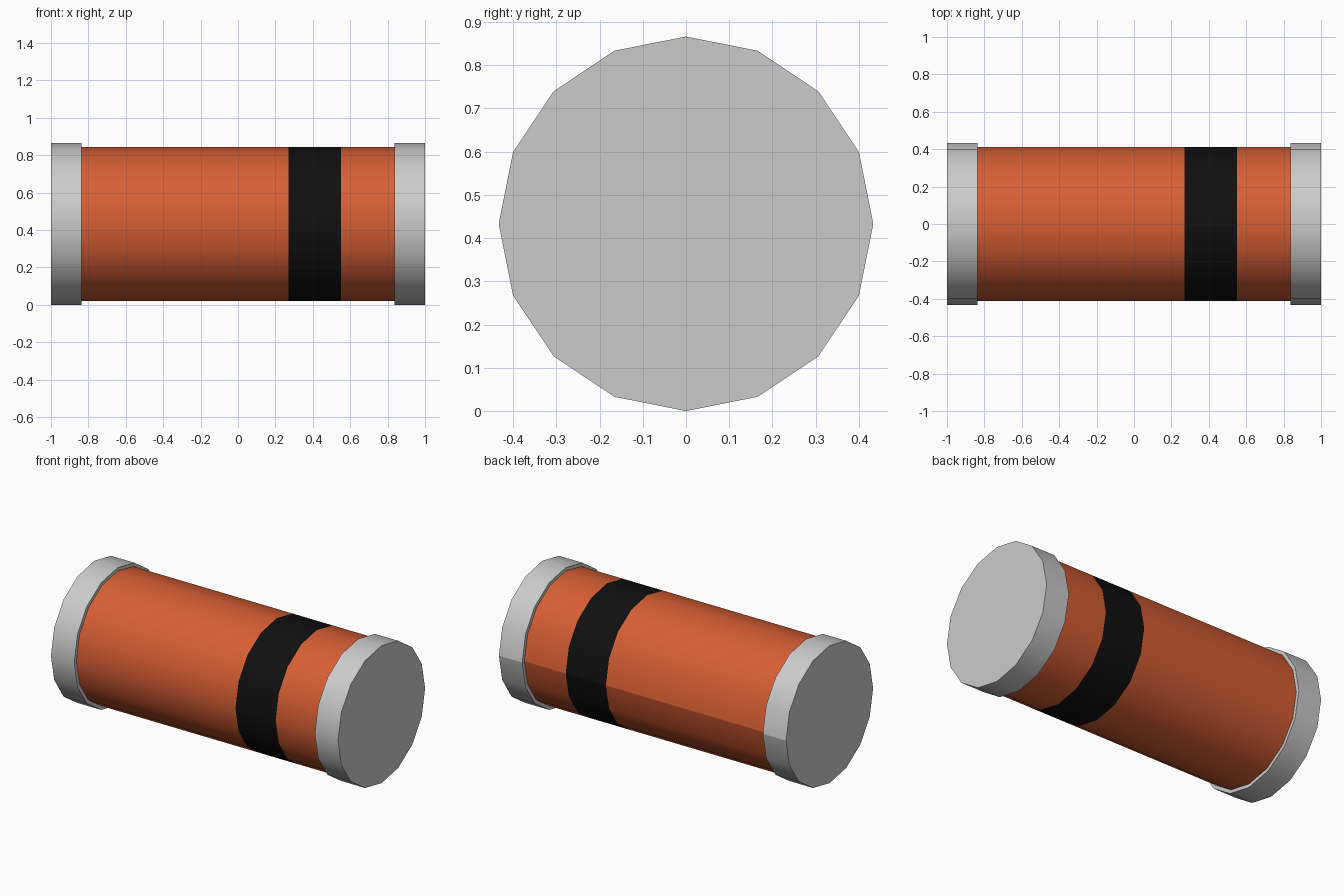
import bpy, bmesh, math

SIDES = 16
CAP_R, BODY_R = 0.433, 0.411
CENTRE_Z = CAP_R

cube = bpy.data.objects.get("Cube")
if cube:
    bpy.data.objects.remove(cube, do_unlink=True)


def make_material(name, rgb, roughness=0.5):
    mat = bpy.data.materials.new(name)
    mat.use_nodes = True
    mat.diffuse_color = (*rgb, 1)
    bsdf = mat.node_tree.nodes["Principled BSDF"]
    bsdf.inputs["Base Color"].default_value = (*rgb, 1)
    bsdf.inputs["Roughness"].default_value = roughness
    return mat


metal = make_material("silver grey", (0.60, 0.60, 0.60))
orange = make_material("burnt orange", (0.68, 0.112, 0.033))
black = make_material("black", (0.005, 0.005, 0.005))


def make_cylinder(name, stations, radius, materials, seg_mats):
    """Closed cylinder along x with a ring at each station and one material per segment."""
    bm = bmesh.new()
    rings = []
    for x in stations:
        rings.append([bm.verts.new((x, radius * math.cos(a), radius * math.sin(a)))
                      for a in (math.tau * i / SIDES for i in range(SIDES))])
    for a, b, mat in zip(rings, rings[1:], seg_mats):
        for i in range(SIDES):
            j = (i + 1) % SIDES
            face = bm.faces.new((a[i], a[j], b[j], b[i]))
            face.smooth = True
            face.material_index = mat
    ends = [bm.faces.new(rings[0]), bm.faces.new(rings[-1])]
    ends[0].material_index, ends[1].material_index = seg_mats[0], seg_mats[-1]
    bmesh.ops.recalc_face_normals(bm, faces=bm.faces)
    # Crisp rims, plus the lengthwise seam along the back
    for end in ends:
        for edge in end.edges:
            edge.smooth = False
    for edge in bm.edges:
        if all(v.co.y > radius * 0.999 for v in edge.verts):
            edge.smooth = False
    mesh = bpy.data.meshes.new(name)
    bm.to_mesh(mesh)
    bm.free()
    for mat in materials:
        mesh.materials.append(mat)
    obj = bpy.data.objects.new(name, mesh)
    obj.location.z = CENTRE_Z
    bpy.context.collection.objects.link(obj)
    return obj


# Glass body with the painted band, ends tucked into the caps
make_cylinder("body", (-0.87, 0.27, 0.55, 0.87), BODY_R, (orange, black), (0, 1, 0))

# Metal end caps
for name, stations in (("right_cap", (-1.0, -0.838)), ("left_cap", (0.838, 1.0))):
    make_cylinder(name, stations, CAP_R, (metal,), (0,))
